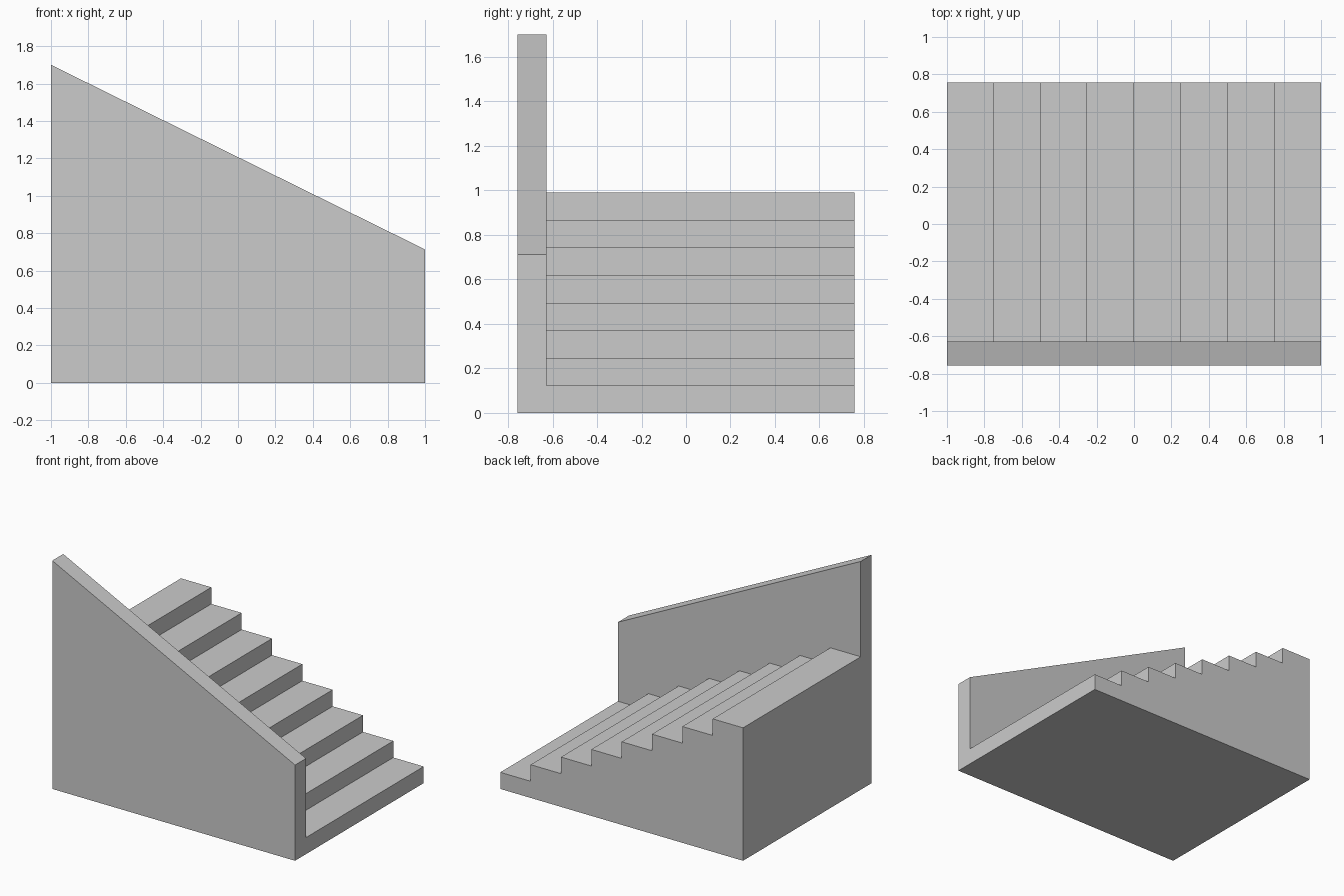
import bpy, bmesh

if "Cube" in bpy.data.objects:
    bpy.data.objects.remove(bpy.data.objects["Cube"])

STEPS = 8
RUN, RISE = 2.0 / STEPS, 0.99 / STEPS
FRONT, INNER, BACK = -0.757, -0.628, 0.757
WALL_LOW, WALL_HIGH = 0.713, 1.70

bm = bmesh.new()


def face(points):
    return bm.faces.new([bm.verts.new(p) for p in points])


def sweep(profile, y0, y1):
    """Open band of side faces between two depths."""
    for (xa, za), (xb, zb) in zip(profile, profile[1:] + profile[:1]):
        face([(xa, y0, za), (xb, y0, zb), (xb, y1, zb), (xa, y1, za)])


def cap(profile, y):
    face([(x, y, z) for x, z in profile])


# Stepped outline, rising from right to left
treads = []
for i in range(STEPS):
    z = (i + 1) * RISE
    treads += [(1 - i * RUN, z), (1 - (i + 1) * RUN, z)]

# Stair block: open where it joins the wall
stairs = [(-1, 0), (1, 0)] + treads
sweep(stairs, INNER, BACK)
cap(stairs, BACK)

# Sloped side wall: its inner face exists only above the treads
top = [(1, WALL_LOW), (-1, WALL_HIGH)]
wall = [(-1, 0), (1, 0), treads[0]] + top + [treads[-1]]
sweep(wall, FRONT, INNER)
cap(wall, FRONT)
cap(treads + top[::-1], INNER)

# Weld the parts into one closed solid and merge flush faces
bmesh.ops.remove_doubles(bm, verts=bm.verts[:], dist=1e-4)
bmesh.ops.recalc_face_normals(bm, faces=bm.faces[:])
bmesh.ops.dissolve_limit(bm, angle_limit=0.01, verts=bm.verts[:], edges=bm.edges[:])

mesh = bpy.data.meshes.new("staircase_with_side_wall")
bm.to_mesh(mesh)
bm.free()
obj = bpy.data.objects.new("staircase_with_side_wall", mesh)
bpy.context.collection.objects.link(obj)
